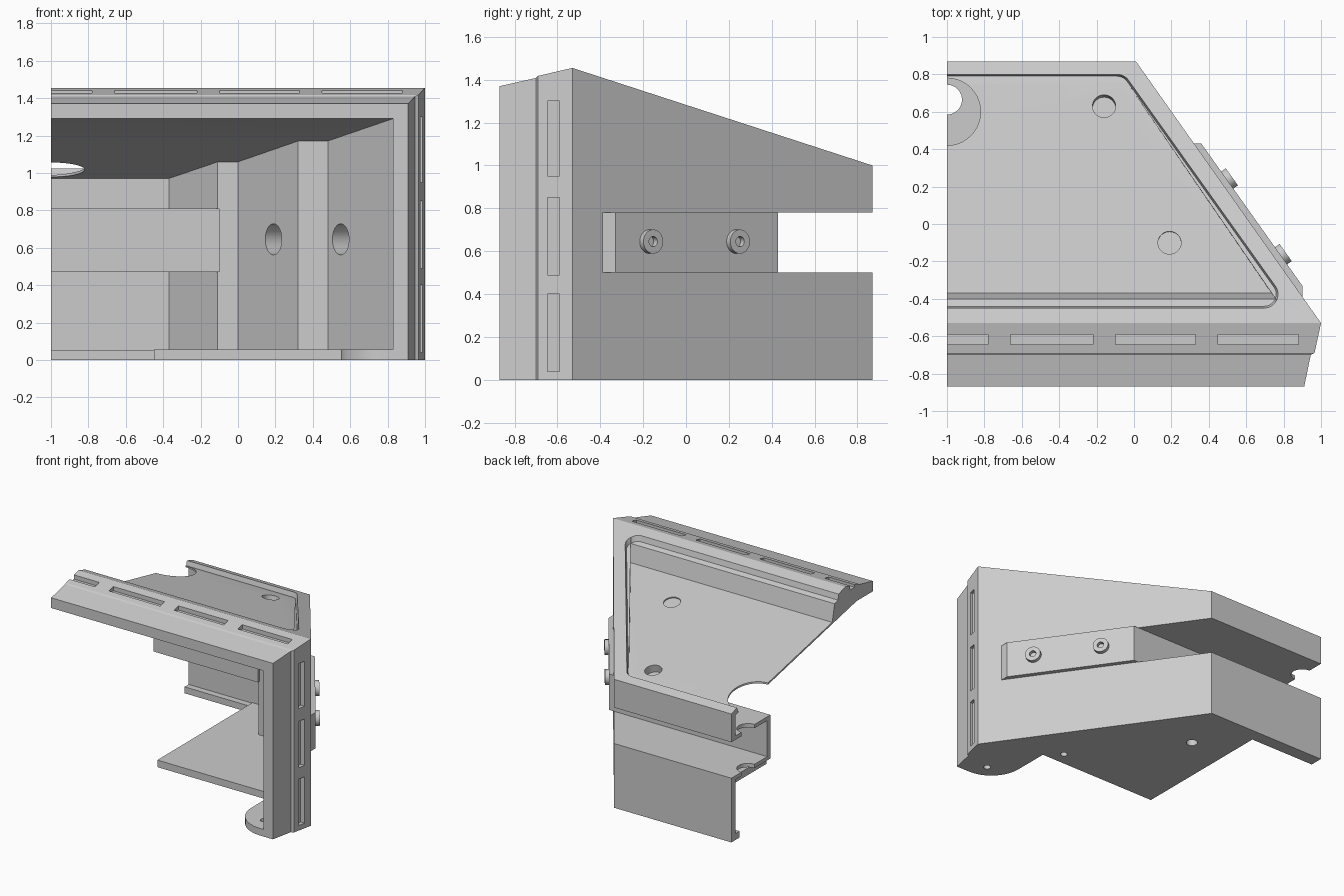
import bpy, bmesh, math
from mathutils import Vector

if "Cube" in bpy.data.objects:
    bpy.data.objects.remove(bpy.data.objects["Cube"])

grey = bpy.data.materials.new("plain_grey")
grey.use_nodes = True
grey.diffuse_color = (0.6, 0.6, 0.6, 1)
grey.node_tree.nodes["Principled BSDF"].inputs["Base Color"].default_value = (0.6, 0.6, 0.6, 1)


def finish(name, bm):
    bmesh.ops.recalc_face_normals(bm, faces=bm.faces[:])
    mesh = bpy.data.meshes.new(name)
    bm.to_mesh(mesh)
    bm.free()
    mesh.materials.append(grey)
    ob = bpy.data.objects.new(name, mesh)
    bpy.context.collection.objects.link(ob)
    return ob


def skin(name, rings):
    """Closed solid through matching rings of points."""
    bm = bmesh.new()
    loops = [[bm.verts.new(p) for p in ring] for ring in rings]
    for a, b in zip(loops, loops[1:]):
        for i in range(len(a)):
            j = (i + 1) % len(a)
            bm.faces.new((a[i], a[j], b[j], b[i]))
    bm.faces.new(loops[0])
    bm.faces.new(loops[-1])
    return finish(name, bm)


def loft(name, sections, x0, z0):
    """Rectangles (y, right edge, top edge) joined front to back."""
    return skin(name, [[(x0, y, z0), (x, y, z0), (x, y, z), (x0, y, z)]
                       for y, x, z in sections])


def prism(name, pts, z0, z1):
    return skin(name, [[(x, y, z) for x, y in pts] for z in (z0, z1)])


def box(name, x, y, z):
    return prism(name, [(x[0], y[0]), (x[1], y[0]), (x[1], y[1]), (x[0], y[1])], *z)


def rod(name, centre, axis, radius, length):
    bm = bmesh.new()
    bmesh.ops.create_cone(bm, cap_ends=True, segments=40, radius1=radius,
                          radius2=radius, depth=length)
    ob = finish(name, bm)
    turn = Vector(axis).to_track_quat('Z', 'Y').to_matrix()
    for v in ob.data.vertices:
        v.co = turn @ v.co + Vector(centre)
    return ob


def combine(ob, other, how='DIFFERENCE'):
    other.hide_render = True
    mod = ob.modifiers.new("combine", 'BOOLEAN')
    mod.operation, mod.solver, mod.object = how, 'EXACT', other
    bpy.context.view_layer.objects.active = ob
    bpy.ops.object.modifier_apply(modifier=mod.name)
    bpy.data.objects.remove(other)


def smooth(ob):
    bpy.ops.object.select_all(action='DESELECT')
    ob.select_set(True)
    bpy.context.view_layer.objects.active = ob
    bpy.ops.object.shade_smooth_by_angle(angle=math.radians(20))


def arc(cx, cy, r, a0, a1, n=12):
    return [(cx + r * math.cos(math.radians(a0 + (a1 - a0) * i / n)),
             cy + r * math.sin(math.radians(a0 + (a1 - a0) * i / n))) for i in range(n + 1)]


def ceiling_z(y):
    return 0.97 + (0.82 - y) * 0.215


def panel_z(y):
    return ceiling_z(y) + 0.014


def roof_z(y):
    return 1.0 + (0.87 - y) * 0.325


# Housing: tapered outer shell with flared front frame
housing = loft("housing", [(-0.87, 0.91, 1.37), (-0.70, 0.945, 1.408), (-0.69, 0.965, 1.418),
                           (-0.53, 1.0, 1.455), (0.87, 0.01, 1.0)], -1.1, -0.1)

# Interior with stepped side wall
steps = [(-0.67, 0.83), (-0.113, 0.48), (-0.11, 0.32), (0.405, 0.0), (0.408, -0.11), (0.82, -0.37)]
inside = [(-1.0, 0.83, 1.29)] + [(y, x, ceiling_z(y)) for y, x in steps]
combine(housing, loft("interior_cutter", inside, -1.2, -0.2))

# Shallow rounded ledge in the roof
slant = math.degrees(math.atan2(0.99, 1.4))


def ledge_outline(r):
    return ([(-1.2, 0.725 + r), (-1.2, -0.375 - r)]
            + arc(0.695, -0.375, r, -90, slant) + arc(-0.09, 0.725, r, slant, 90))


combine(housing, skin("ledge_cutter", [
    [(x, y, roof_z(y) - 0.04) for x, y in ledge_outline(0.065)],
    [(x, y, roof_z(y)) for x, y in ledge_outline(0.075)],
    [(x, y, 1.7) for x, y in ledge_outline(0.075)]]))

# Sunken thin top panel inside the ledge, deepest at the front
low = [(-1.2, 0.76), (-1.2, -0.37), (0.735, -0.37), (-0.04, 0.76)]
high = [(-1.2, 0.76), (-1.2, -0.41), (0.765, -0.41), (-0.035, 0.76)]
combine(housing, skin("panel_cutter", [[(x, y, panel_z(y)) for x, y in low],
                                       [(x, y, roof_z(y)) for x, y in high]]))

# Rear channel box, floor with rounded front tab, and rear lip
combine(housing, box("channel_box", (-1.1, -0.1), (0.39, 0.84), (0.47, 0.81)), 'UNION')
floor = [(-0.45, 0.84), (-0.45, -0.35), (0.55, -0.35)]
floor += arc(0.80, -0.62, 0.25, 180, 270) + [(0.86, -0.868), (0.86, -0.36), (0.04, 0.80)]
combine(housing, prism("floor", floor, -0.1, 0.055), 'UNION')
combine(housing, box("rear_lip", (-1.1, -0.42), (0.77, 0.84), (-0.1, 0.05)), 'UNION')
combine(housing, box("channel_cutter", (-1.2, 1.2), (0.43, 1.2), (0.50, 0.78)))

# Slots along the front frame
for x in ((-1.2, -0.78), (-0.66, -0.22), (-0.10, 0.33), (0.45, 0.88)):
    combine(housing, box("slot_cutter", x, (-0.645, -0.59), (1.408, 1.6)))
for z in ((0.04, 0.40), (0.49, 0.85), (0.95, 1.30)):
    combine(housing, box("slot_cutter", (0.953, 1.2), (-0.645, -0.59), z))

# Round holes: panel opening, channel, floor
for x, y, z, r, length in ((-1, 0.60, 1.05, 0.18, 0.3), (-1, 0.665, 0.64, 0.08, 0.4),
                           (0.74, -0.74, 0, 0.025, 0.3), (0.44, -0.25, 0, 0.025, 0.3),
                           (-0.15, 0.46, 0, 0.04, 0.1)):
    combine(housing, rod("hole_cutter", (x, y, z), (0, 0, 1), r, length))

# Blind pockets square to the top panel
for x, y, depth in ((-0.16, 0.63, 0.06), (0.19, -0.10, 0.009)):
    square = Vector((0, 0.215, 1)).normalized()
    centre = Vector((x, y, panel_z(y))) + square * (0.1 - depth)
    combine(housing, rod("pocket_cutter", centre, square, 0.062, 0.2))

# Blind bolt holes in the stepped inner wall
outward = Vector((1.4, 0.99, 0)).normalized()
for x, y in ((0.19, 0.10), (0.55, -0.222)):
    combine(housing, rod("bolt_hole_cutter", (x, y, 0.645), outward, 0.083, 0.32))

# Trim to the flat base and flat centre plane
combine(housing, box("trim", (-1, 1.5), (-1.5, 1.5), (0, 2)), 'INTERSECT')
smooth(housing)

# Side mounting plate and its bolts
prism("side_plate", [(0.30, 0.43), (0.36, 0.43), (0.90, -0.33), (0.90, -0.395), (0.86, -0.37)],
      0.50, 0.78)
for label, y in (("front", -0.17), ("rear", 0.235)):
    centre = Vector((0.36 + (0.43 - y) * 0.54 / 0.76, y, 0.645))
    bolt = rod(label + "_bolt", centre, outward, 0.056, 0.06)
    combine(bolt, rod("socket_cutter", centre + outward * 0.03, outward, 0.024, 0.06))
    smooth(bolt)
